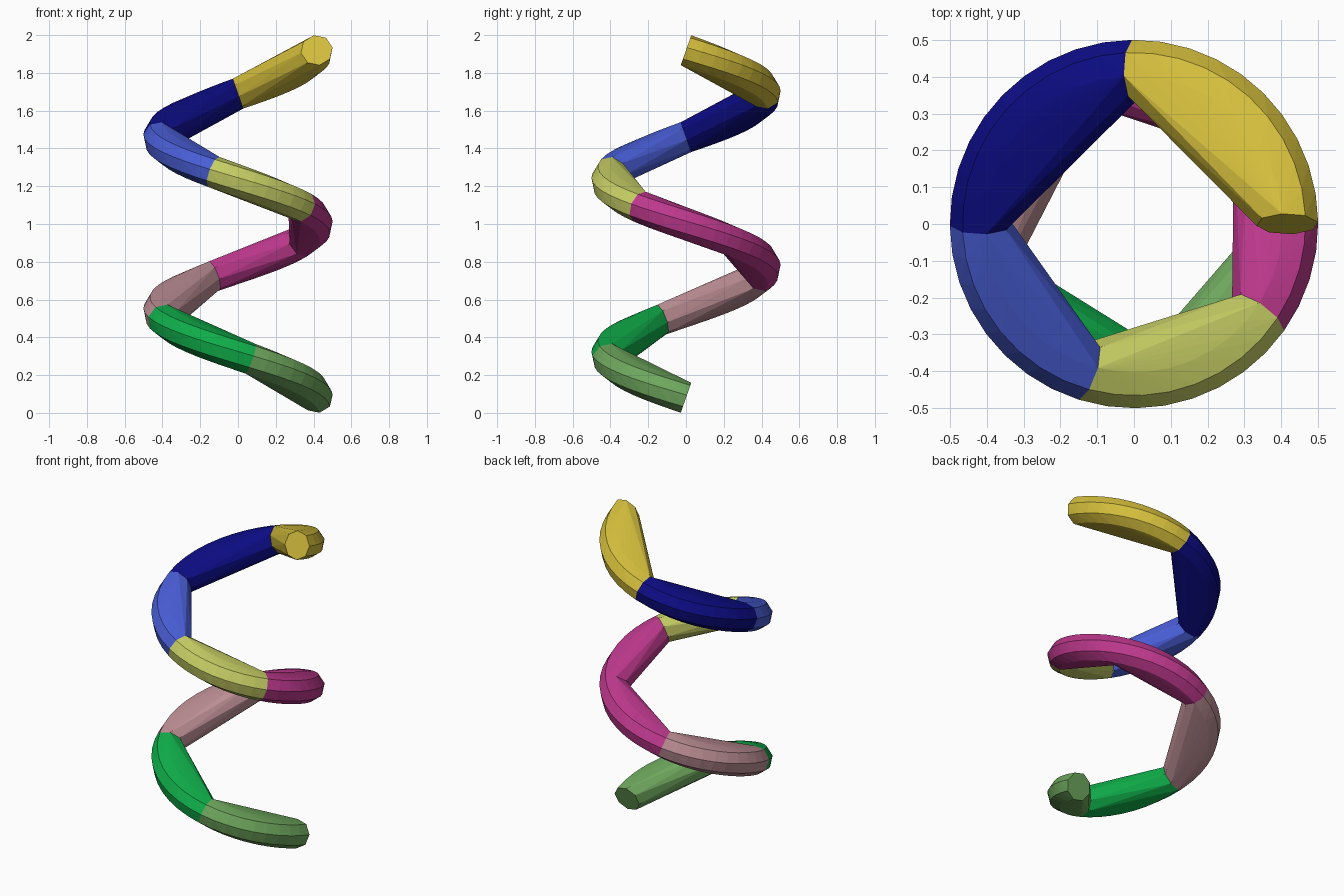
import bpy, bmesh, math
from mathutils import Vector

cube = bpy.data.objects.get("Cube")
if cube:
    bpy.data.objects.remove(cube, do_unlink=True)

# Helix dimensions
RADIUS, TUBE, SIDES, STEPS = 0.417, 0.085, 8, 40
Z_START, RISE = 0.08, 0.92
ROLL = math.radians(10)


def make_material(name, rgb):
    """Flat material from 0-255 display values."""
    lin = [((c / 255 + 0.055) / 1.055) ** 2.4 if c > 10 else c / 255 / 12.92 for c in rgb]
    mat = bpy.data.materials.new(name)
    mat.use_nodes = True
    mat.diffuse_color = (*lin, 1)
    mat.node_tree.nodes["Principled BSDF"].inputs["Base Color"].default_value = (*lin, 1)
    return mat


def ring(turn):
    """Octagonal tube section, square to the helix, at a number of turns."""
    a = -2 * math.pi * turn
    radial = Vector((math.cos(a), math.sin(a), 0))
    tangent = Vector((math.sin(a), -math.cos(a), RISE / (2 * math.pi * RADIUS))).normalized()
    up = tangent.cross(radial)
    if up.z < 0:
        up = -up
    centre = radial * RADIUS + Vector((0, 0, Z_START + RISE * turn))
    for i in range(SIDES):
        b = ROLL + 2 * math.pi * i / SIDES
        yield centre + (radial * math.cos(b) + up * math.sin(b)) * TUBE


def hull_segment(name, start, end, mat):
    """Convex block wrapped round one stretch of the helix."""
    bm = bmesh.new()
    for k in range(round(start * STEPS), round(end * STEPS) + 1):
        for p in ring(k / STEPS):
            bm.verts.new(p)
    res = bmesh.ops.convex_hull(bm, input=bm.verts[:])
    inside = {g for g in res["geom_interior"] + res["geom_unused"]
              if isinstance(g, bmesh.types.BMVert)}
    bmesh.ops.delete(bm, geom=list(inside), context='VERTS')
    bmesh.ops.recalc_face_normals(bm, faces=bm.faces[:])
    mesh = bpy.data.meshes.new(name)
    bm.to_mesh(mesh)
    bm.free()
    mesh.materials.append(mat)
    bpy.context.collection.objects.link(bpy.data.objects.new(name, mesh))


moss = make_material("moss green", (110, 167, 93))
green = make_material("bright green", (15, 172, 73))
rose = make_material("dusty rose", (188, 142, 148))
magenta = make_material("magenta", (188, 56, 140))
lime = make_material("pale lime", (198, 206, 100))
blue = make_material("royal blue", (72, 93, 212))
navy = make_material("navy", (12, 12, 134))
gold = make_material("gold", (212, 190, 60))

# Segments from bottom to top, in turns
for args in [
    ("bottom_end_segment", 0.0, 0.225, moss),
    ("lower_front_segment", 0.225, 0.45, green),
    ("lower_back_segment", 0.45, 0.7, rose),
    ("middle_back_segment", 0.7, 0.9, magenta),
    ("middle_side_segment", 0.9, 1.1, magenta),
    ("upper_front_segment", 1.1, 1.3, lime),
    ("upper_side_segment", 1.3, 1.5, blue),
    ("upper_back_segment", 1.5, 1.75, navy),
    ("top_end_segment", 1.75, 2.0, gold),
]:
    hull_segment(*args)
